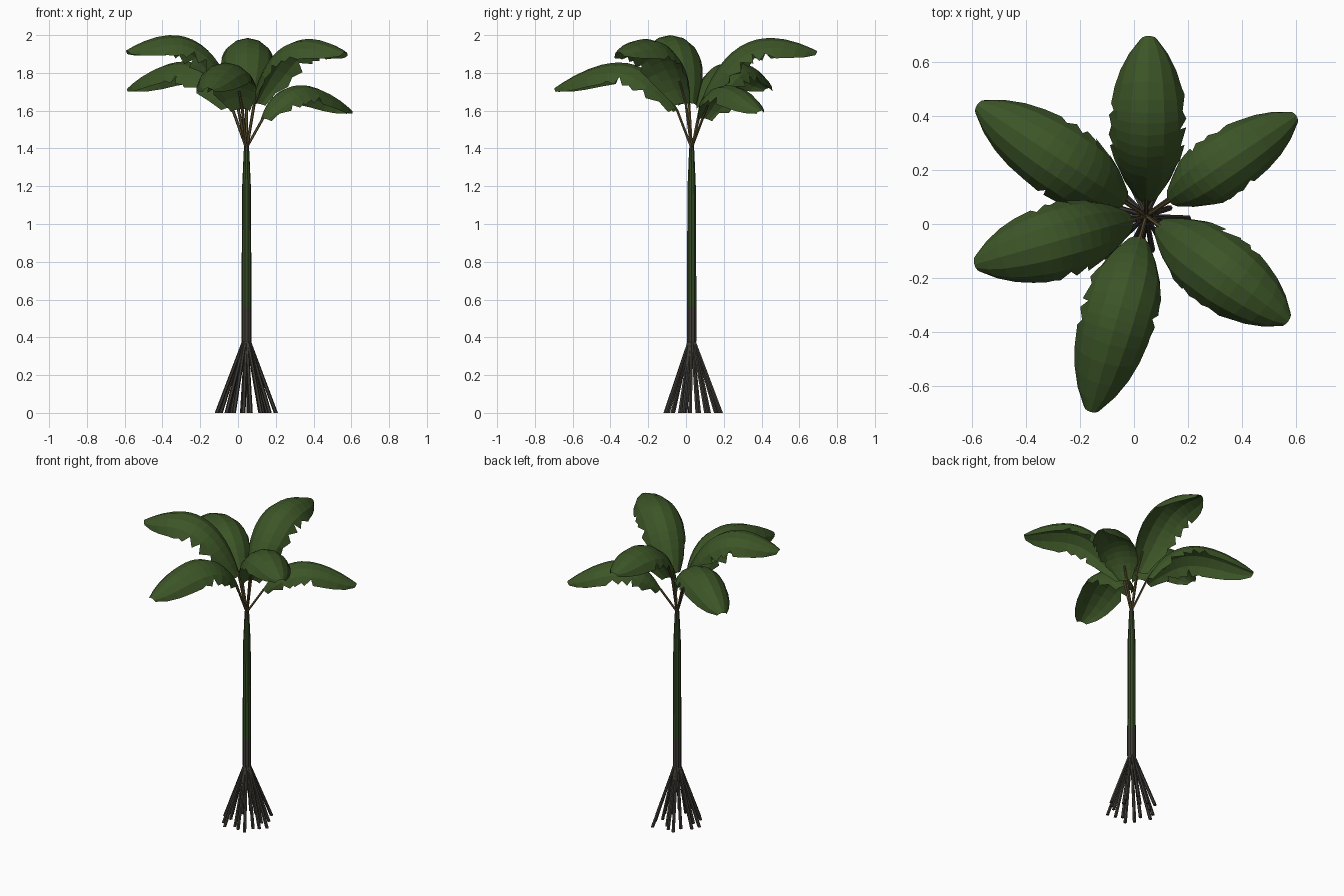
import bpy
import math
import random
from mathutils import Vector

cube = bpy.data.objects.get("Cube")
if cube:
    bpy.data.objects.remove(cube, do_unlink=True)

random.seed(4)
CENTRE = Vector((0.045, 0.03, 0))


def material(name, rgb):
    m = bpy.data.materials.new(name)
    m.use_nodes = True
    m.diffuse_color = (*rgb, 1)
    m.node_tree.nodes["Principled BSDF"].inputs["Base Color"].default_value = (*rgb, 1)
    return m


LEAF = material("leaf green", (0.045, 0.09, 0.02))
TRUNK = material("trunk green", (0.035, 0.068, 0.018))
ROOT = material("root grey", (0.05, 0.046, 0.037))
STEM = material("stem olive", (0.12, 0.09, 0.032))


def make_object(name, verts, faces, mats):
    mesh = bpy.data.meshes.new(name)
    mesh.from_pydata(verts, [], faces)
    for m in mats:
        mesh.materials.append(m)
    obj = bpy.data.objects.new(name, mesh)
    bpy.context.collection.objects.link(obj)
    return obj


def tube(name, rings, sides, mats):
    """Capped tube through horizontal rings of (centre, radius)."""
    verts, faces = [], []
    for c, r in rings:
        for i in range(sides):
            a = math.tau * i / sides
            verts.append(c + Vector((r * math.cos(a), r * math.sin(a), 0)))
    for k in range(len(rings) - 1):
        for i in range(sides):
            j = (i + 1) % sides
            a, b = k * sides, (k + 1) * sides
            faces.append((a + i, a + j, b + j, b + i))
    faces.append(tuple(reversed(range(sides))))
    faces.append(tuple(range(len(verts) - sides, len(verts))))
    return make_object(name, verts, faces, mats)


# Trunk: grey foot, green shaft, olive-grey neck
profile = [(0.34, 0.02), (0.38, 0.026), (0.56, 0.026), (0.9, 0.025),
           (1.2, 0.023), (1.38, 0.015), (1.44, 0.011)]
trunk = tube("trunk", [(CENTRE + Vector((0, 0, z)), r) for z, r in profile], 10,
             [ROOT, TRUNK, STEM])
for p in trunk.data.polygons:
    z = p.center.z
    p.material_index = 0 if z < 0.56 or z > 1.38 else 1

# Stilt roots fanning out to the ground
ROOTS = 18
for i in range(ROOTS):
    a = i * math.tau / ROOTS + random.uniform(-0.1, 0.1)
    spread = (0.165, 0.1, 0.135)[i % 3] + random.uniform(-0.012, 0.012)
    out = Vector((math.cos(a), math.sin(a), 0))
    tube(f"root_{i + 1}", [(CENTRE + out * spread, 0.011),
                           (CENTRE + out * 0.013 + Vector((0, 0, 0.385)), 0.009)], 6, [ROOT])

# Half-width of a leaf along its length
WIDTHS = [(0, 0.05), (0.1, 0.1), (0.2, 0.13), (0.35, 0.143), (0.6, 0.143),
          (0.75, 0.132), (0.87, 0.108), (0.95, 0.072), (1, 0.03)]
ROWS = [0, 0.08, 0.15, 0.22, 0.29, 0.36, 0.43, 0.5, 0.57, 0.63, 0.7, 0.79, 0.88, 0.95, 1]
COLUMNS = [-1, -0.66, -0.33, 0, 0.33, 0.66, 1]
BEND = math.radians(75)


def half_width(t):
    for (a, wa), (b, wb) in zip(WIDTHS, WIDTHS[1:]):
        if t <= b:
            return wa + (wb - wa) * (t - a) / (b - a)


def leaf(name, tip, base_r, base_z, peak, scale):
    """Arched leaf with drooping torn edges, plus its stem."""
    tip = Vector(tip)
    out = tip - CENTRE
    out.z = 0
    out.normalize()
    side = Vector((-out.y, out.x, 0))
    base = CENTRE + out * base_r + Vector((0, 0, base_z))
    # Control point that makes the arch reach its peak height
    rise, p = tip.z - base_z, peak - base_z
    ctrl = base.lerp(tip, 0.3)
    ctrl.z = base_z + p + math.sqrt(p * p - p * rise)

    def crest(t):
        return base * (1 - t) ** 2 + ctrl * 2 * t * (1 - t) + tip * t * t

    verts, faces = [], []
    n = len(COLUMNS)
    for k, t in enumerate(ROWS):
        tangent = ((ctrl - base) * (1 - t) + (tip - ctrl) * t).normalized()
        up = tangent.cross(side)
        w = half_width(t) * scale
        for u in COLUMNS:
            slide = 0
            if abs(u) == 1 and 0.05 < t < 0.72:
                if k % 2:
                    u *= random.uniform(0.72, 0.95)
                else:
                    slide = random.uniform(-0.02, 0.025)
            x = w * math.sin(u * BEND) / math.sin(BEND)
            drop = 0.8 * w * (1 - math.cos(u * BEND)) / (1 - math.cos(BEND))
            verts.append(crest(t) + side * x - up * drop + tangent * slide)
    for k in range(len(ROWS) - 1):
        for i in range(n - 1):
            a = k * n + i
            faces.append((a, a + n, a + n + 1, a + 1))
    obj = make_object(name, verts, faces, [LEAF])
    if obj.data.polygons[n * 6 + 2].normal.z < 0:
        obj.data.flip_normals()
    low = Vector((0, 0, -0.008))
    tube(name + "_stem", [(CENTRE + out * 0.004 + Vector((0, 0, 1.41)), 0.008),
                          (base + low, 0.008), (crest(0.15) + low * 2, 0.006)], 6, [STEM])


# name, tip, base distance, base height, peak height, width scale
leaf("back_leaf", (0.055, 0.695, 1.915), 0.05, 1.65, 1.985, 1.0)
leaf("back_left_leaf", (0.6, 0.40, 1.60), 0.1, 1.56, 1.735, 0.85)
leaf("back_right_leaf", (-0.58, 0.44, 1.72), 0.09, 1.62, 1.86, 1.0)
leaf("right_leaf", (-0.59, -0.15, 1.92), 0.05, 1.64, 2.0, 1.0)
leaf("front_leaf", (-0.16, -0.695, 1.72), 0.08, 1.61, 1.855, 1.0)
leaf("front_left_leaf", (0.57, -0.36, 1.91), 0.05, 1.64, 1.98, 1.0)
